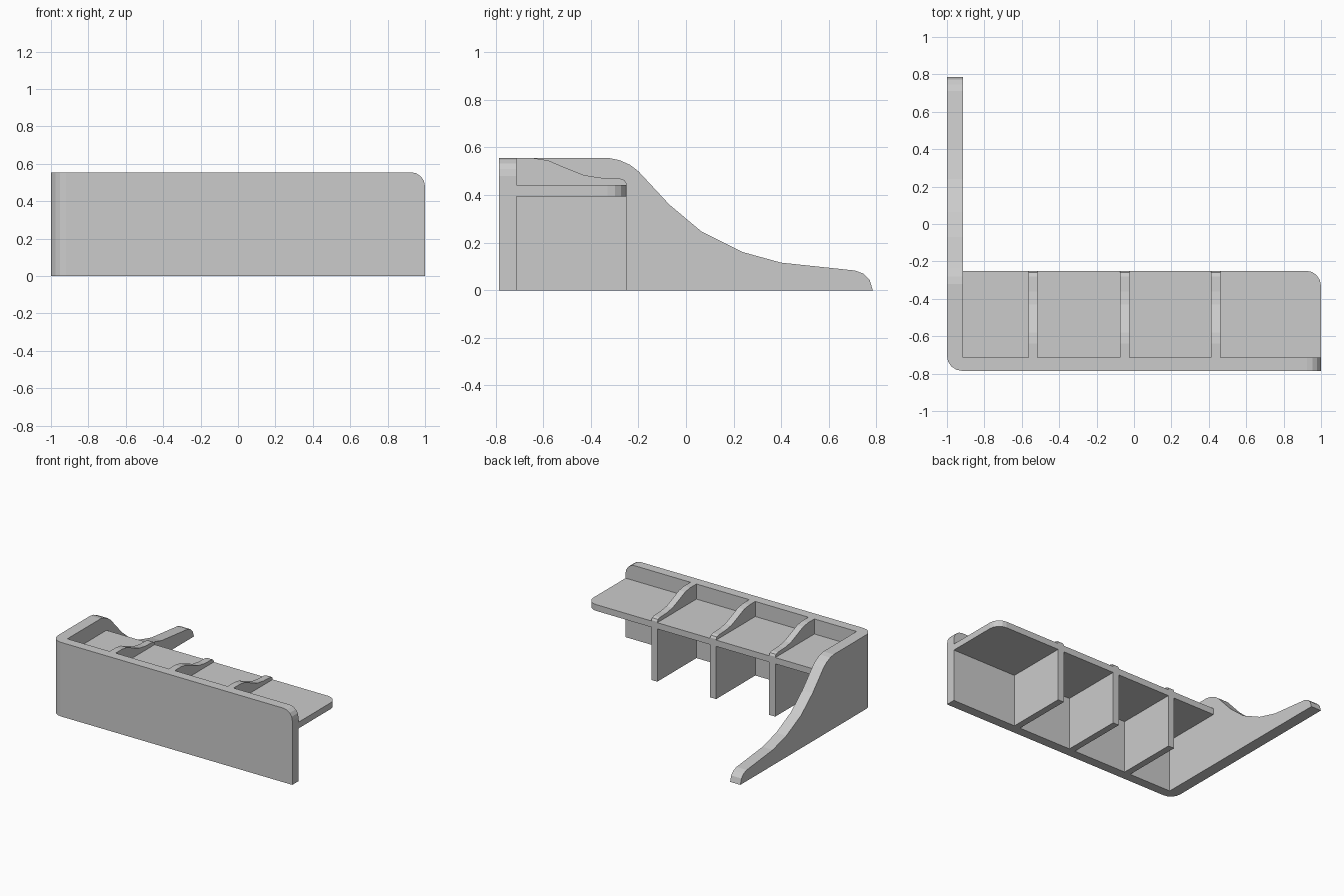
import bpy, bmesh, math
from mathutils import Vector

if "Cube" in bpy.data.objects:
    bpy.data.objects.remove(bpy.data.objects["Cube"])


def prism(name, pts, axis, lo, hi):
    """Extrude a 2D outline along an axis (remaining axes keep x,y,z order)."""
    def place(p, t):
        v = list(p)
        v.insert("xyz".index(axis), t)
        return Vector(v)
    bm = bmesh.new()
    a = [bm.verts.new(place(p, lo)) for p in pts]
    b = [bm.verts.new(place(p, hi)) for p in pts]
    bm.faces.new(a)
    bm.faces.new(b)
    n = len(pts)
    for i in range(n):
        bm.faces.new((a[i], a[(i + 1) % n], b[(i + 1) % n], b[i]))
    bmesh.ops.recalc_face_normals(bm, faces=bm.faces)
    me = bpy.data.meshes.new(name)
    bm.to_mesh(me)
    bm.free()
    ob = bpy.data.objects.new(name, me)
    bpy.context.collection.objects.link(ob)
    return ob


def combine(ob, other, op):
    m = ob.modifiers.new(op.lower(), 'BOOLEAN')
    m.object, m.operation, m.solver = other, op, 'EXACT'
    bpy.context.view_layer.objects.active = ob
    bpy.ops.object.modifier_apply(modifier=m.name)
    bpy.data.objects.remove(other, do_unlink=True)


def arc(cx, cy, r, start, end, n=4):
    return [(cx + r * math.cos(math.radians(start + (end - start) * i / n)),
             cy + r * math.sin(math.radians(start + (end - start) * i / n)))
            for i in range(n + 1)]


FRONT, INNER, BACK, TOP = -0.785, -0.713, -0.25, 0.555

# L-shaped wall in plan, with the rounded outer corner
plan = arc(-0.92, FRONT + 0.08, 0.08, 180, 270) + [
    (1.1, FRONT), (1.1, INNER), (-0.915, INNER), (-0.915, 0.9), (-1, 0.9)]
organizer = prism("divided_shelf_body", plan, 'z', 0, 0.7)

# Swept silhouette of the side wall
side = [(-0.9, -0.0), (-0.9, TOP), (-0.32, TOP), (-0.28, 0.547), (-0.235, 0.527),
        (-0.2, 0.5), (-0.07, 0.36), (0.065, 0.247), (0.24, 0.16), (0.40, 0.116),
        (0.71, 0.083), (0.745, 0.07), (0.772, 0.043), (0.785, 0)]
combine(organizer, prism("side_silhouette", side, 'x', -1.2, 1.2), 'INTERSECT')

# Front panel silhouette with its rounded upper corner
panel = [(-1.2, -0.1), (1, -0.1)] + arc(0.925, TOP - 0.075, 0.075, 0, 90) + [
    (0.8, 0.8), (-1.2, 0.8)]
combine(organizer, prism("front_silhouette", panel, 'y', -1, 1), 'INTERSECT')

# Shelf plate with a rounded free corner
shelf = [(-0.95, -0.75), (0.96, -0.75), (0.96, INNER), (1, INNER)]
shelf += arc(0.92, BACK - 0.08, 0.08, 0, 90) + [(-0.95, BACK)]
combine(organizer, prism("shelf", shelf, 'z', 0.395, 0.442), 'UNION')

# Three dividers with a sloped upper edge
rib = [(-0.75, 0), (BACK, 0), (BACK, 0.448), (-0.258, 0.463), (-0.28, 0.47),
       (-0.36, 0.473), (-0.43, 0.484), (-0.5, 0.512), (-0.58, 0.546),
       (-0.64, TOP), (-0.75, TOP)]
for x in (-0.54, -0.05, 0.438):
    combine(organizer, prism("divider", rib, 'x', x - 0.025, x + 0.025), 'UNION')
